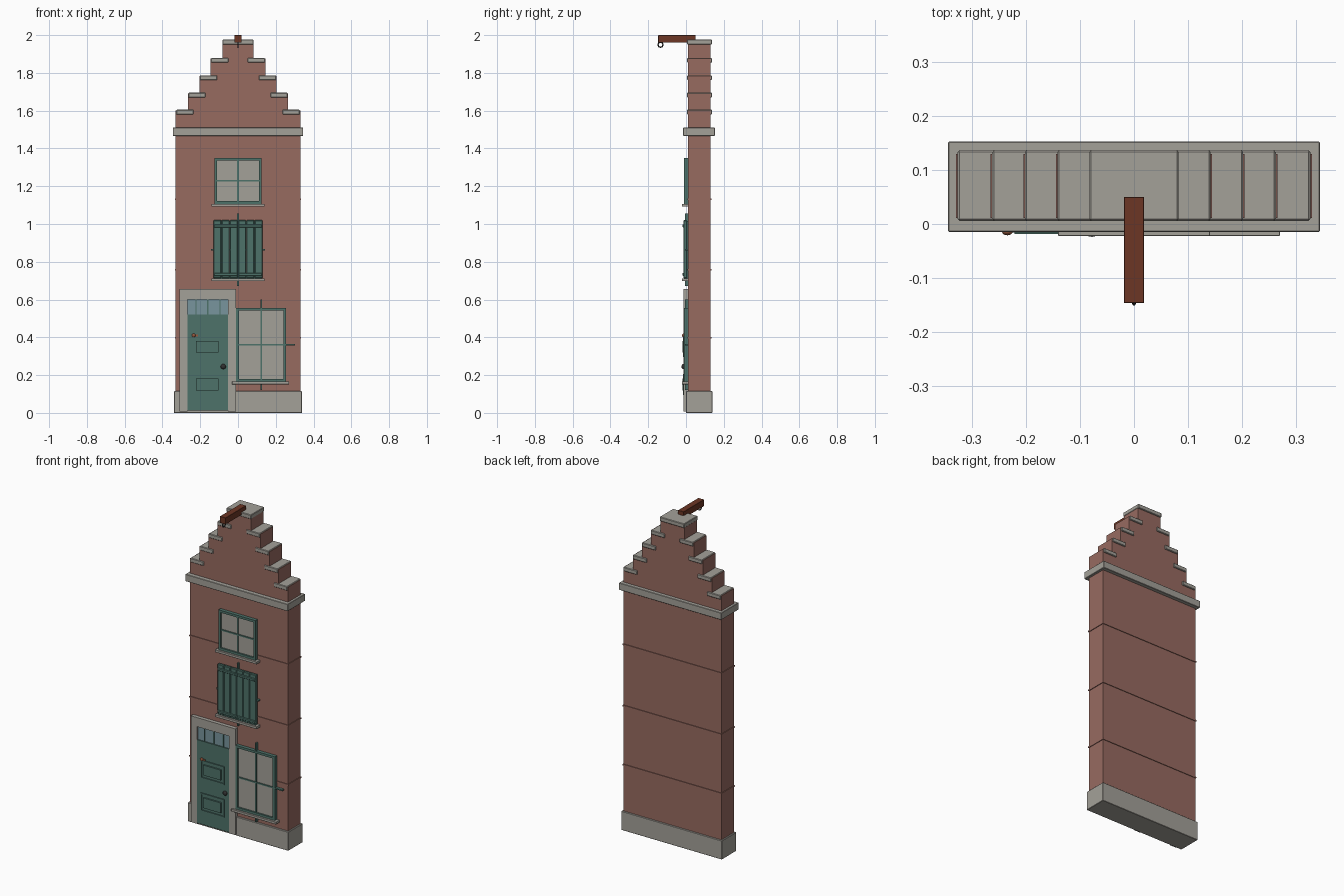
import bpy, bmesh, math
from mathutils import Vector

if "Cube" in bpy.data.objects:
    bpy.data.objects.remove(bpy.data.objects["Cube"])


def material(name, rgb):
    m = bpy.data.materials.new(name)
    m.diffuse_color = (*rgb, 1)
    m.use_nodes = True
    m.node_tree.nodes["Principled BSDF"].inputs["Base Color"].default_value = m.diffuse_color
    return m


BRICK = material("brick_red", (0.31, 0.145, 0.118))
STONE = material("stone_grey", (0.37, 0.355, 0.318))
GREEN = material("door_green", (0.076, 0.171, 0.144))
WOOD = material("beam_brown", (0.15, 0.037, 0.018))
GLASS = material("transom_blue", (0.19, 0.30, 0.34))
COPPER = material("copper", (0.30, 0.10, 0.05))
IRON = material("dark_iron", (0.03, 0.03, 0.03))


def finish(name, bm, mat):
    bmesh.ops.recalc_face_normals(bm, faces=bm.faces[:])
    me = bpy.data.meshes.new(name)
    bm.to_mesh(me)
    bm.free()
    me.materials.append(mat)
    ob = bpy.data.objects.new(name, me)
    bpy.context.collection.objects.link(ob)
    return ob


def boxes(name, mat, spans, bevel=0.0):
    """One object from boxes given as (x0, x1, y0, y1, z0, z1)."""
    bm = bmesh.new()
    for x0, x1, y0, y1, z0, z1 in spans:
        vs = bmesh.ops.create_cube(bm, size=1)["verts"]
        for v in vs:
            v.co = Vector(((x0 + x1) / 2 + v.co.x * (x1 - x0),
                           (y0 + y1) / 2 + v.co.y * (y1 - y0),
                           (z0 + z1) / 2 + v.co.z * (z1 - z0)))
    ob = finish(name, bm, mat)
    if bevel:
        b = ob.modifiers.new("edge", "BEVEL")
        b.width, b.segments = bevel, 1
    return ob


def border(x0, x1, y0, y1, z0, z1, t):
    """Four bars around a rectangle."""
    return [(x0, x0 + t, y0, y1, z0, z1), (x1 - t, x1, y0, y1, z0, z1),
            (x0 + t, x1 - t, y0, y1, z0, z0 + t),
            (x0 + t, x1 - t, y0, y1, z1 - t, z1)]


# Stepped brick facade, one extruded outline
steps = [(0.330, 1.605), (0.266, 1.695), (0.205, 1.787), (0.145, 1.879), (0.081, 1.974)]
half = [(0.33, 0.0)]
for i, (x, top) in enumerate(steps):
    half.append((x, top - 0.004))
    if i + 1 < len(steps):
        half.append((steps[i + 1][0], top - 0.004))
outline = half + [(-x, z) for x, z in reversed(half)]
bm = bmesh.new()
face = bm.faces.new([bm.verts.new((x, 0.011, z)) for x, z in outline])
ext = bmesh.ops.extrude_face_region(bm, geom=[face])["geom"]
bmesh.ops.translate(bm, vec=(0, 0.119, 0),
                    verts=[g for g in ext if isinstance(g, bmesh.types.BMVert)])
finish("brick_facade", bm, BRICK)

# Thin brick courses marking the floors
boxes("floor_courses", BRICK,
      [(-0.334, 0.334, 0.007, 0.134, z - 0.004, z + 0.004) for z in (0.397, 0.757, 1.130)])

# Stone base, cornice and step caps
boxes("plinth", STONE, [(-0.339, 0.339, 0, 0.139, 0, 0.115)], 0.002)
boxes("cornice", STONE, [(-0.345, 0.345, -0.015, 0.153, 1.467, 1.510)], 0.002)
caps = []
for x, top in steps[:-1]:
    for s in (-1, 1):
        a, b = sorted((s * (x - 0.003), s * (x - 0.094)))
        caps.append((a, b, 0.006, 0.137, top - 0.025, top))
caps.append((-0.083, 0.083, 0.006, 0.137, 1.950, 1.976))
boxes("gable_caps", STONE, caps, 0.003)

# Hoisting beam with ring
boxes("hoist_beam", WOOD, [(-0.019, 0.019, -0.147, 0.05, 1.96, 2.0)], 0.001)
bpy.ops.mesh.primitive_torus_add(location=(0, -0.135, 1.949), rotation=(0, math.pi / 2, 0),
                                 major_radius=0.013, minor_radius=0.0035,
                                 major_segments=20, minor_segments=8)
ring = bpy.context.object
ring.name = "hoist_ring"
ring.data.materials.append(IRON)
bpy.ops.object.shade_smooth_by_angle()

# Door surround
boxes("door_surround", STONE, [
    (-0.310, -0.268, -0.012, 0.012, 0.008, 0.655),
    (-0.052, -0.010, -0.012, 0.012, 0.008, 0.655),
    (-0.268, -0.052, -0.012, 0.012, 0.600, 0.655)])
# Door leaf with raised panels
boxes("door_leaf", GREEN, [(-0.268, -0.052, -0.010, 0.010, 0.012, 0.520)])
panels = []
for z0, z1 in ((0.095, 0.205), (0.295, 0.405)):
    panels += border(-0.243, -0.083, -0.016, -0.009, z0, z1, 0.007)
    panels.append((-0.222, -0.104, -0.019, -0.009, z0 + 0.024, z1 - 0.024))
boxes("door_panels", GREEN, panels)
# Transom window
boxes("transom_glass", GLASS, [(-0.268, -0.052, -0.004, 0.010, 0.520, 0.600)])
boxes("transom_bars", GREEN,
      [(x - 0.003, x + 0.003, -0.008, 0.0, 0.520, 0.600) for x in (-0.222, -0.160, -0.095)])


def knob(name, mat, x, z, r):
    bpy.ops.mesh.primitive_uv_sphere_add(segments=16, ring_count=8, radius=r,
                                         location=(x, -0.014, z))
    ob = bpy.context.object
    ob.name = name
    ob.scale.y = 0.7
    ob.data.materials.append(mat)
    bpy.ops.object.shade_smooth_by_angle()


# Door hardware
knob("door_knob", IRON, -0.078, 0.245, 0.014)
knob("door_knocker", COPPER, -0.235, 0.410, 0.010)
boxes("knocker_plate", COPPER, [(-0.244, -0.212, -0.014, -0.009, 0.405, 0.414)])


def window(name, x0, x1, z0, z1, over_x, over_z, sill):
    cx, cz = (x0 + x1) / 2, (z0 + z1) / 2
    boxes(name + "_pane", STONE, [(x0 + 0.005, x1 - 0.005, 0.0, 0.012, z0, z1 - 0.005)])
    boxes(name + "_frame", GREEN, border(x0, x1, -0.010, 0.012, z0, z1, 0.014))
    boxes(name + "_crossbars", GREEN, [
        (cx - 0.004, cx + 0.004, -0.006, 0.012, z0 - over_z, z1 + over_z),
        (x0 - over_x, x1 + over_x, -0.006, 0.012, cz - 0.004, cz + 0.004)])
    boxes(name + "_sill", STONE, [(*sill, -0.022, 0.012, z0 - 0.015, z0)], 0.001)


# Ground floor, shuttered and top windows
window("ground_window", -0.010, 0.255, 0.166, 0.555, 0.048, 0.046, (-0.031, 0.271))
window("middle_window", -0.125, 0.125, 0.712, 1.015, 0.017, 0.040, (-0.141, 0.141))
window("top_window", -0.125, 0.125, 1.107, 1.350, 0.0, 0.0, (-0.141, 0.141))

# Plank shutters with cross battens
n, w = 6, 0.262 / 6
boxes("shutter_planks", GREEN,
      [(-0.131 + i * w + 0.001, -0.131 + (i + 1) * w - 0.001, -0.013, 0.005, 0.713, 1.020)
       for i in range(n)], 0.003)
boxes("shutter_battens", GREEN,
      [(a, b, -0.019, -0.010, z - 0.008, z + 0.008)
       for a, b in ((-0.128, -0.003), (0.003, 0.128)) for z in (0.733, 0.990)], 0.003)
